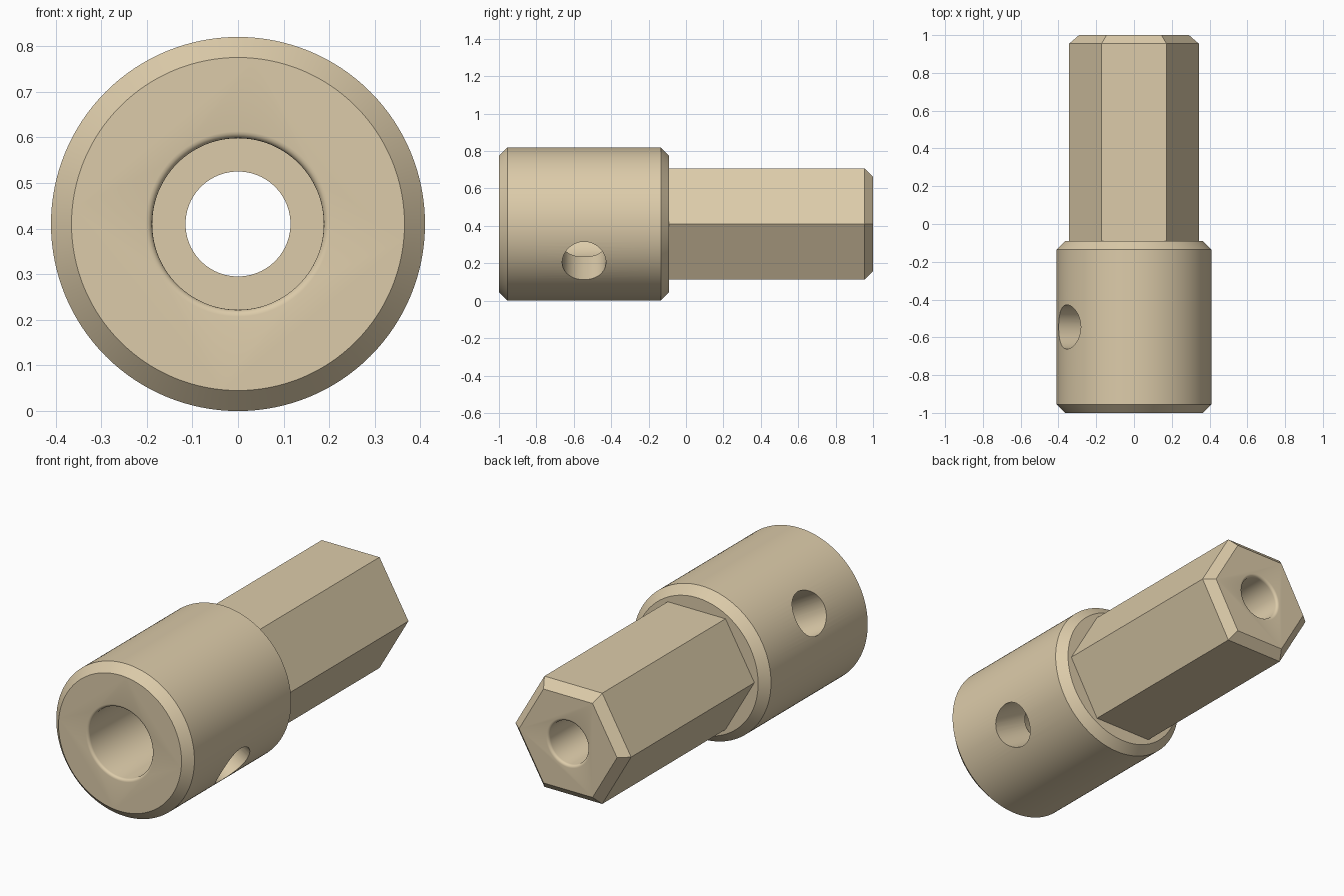
import bpy, bmesh, math
from mathutils import Matrix

if "Cube" in bpy.data.objects:
    bpy.data.objects.remove(bpy.data.objects["Cube"])

CZ = 0.41      # height of the long axis
F = 0.015      # rounding at the bore mouths


def lathe(name, profile, sides):
    """Closed solid turned about the y axis from (y, radius) points."""
    bm = bmesh.new()
    rings = []
    for y, r in profile:
        rings.append([bm.verts.new((r * math.cos(2 * math.pi * i / sides), y,
                                    CZ + r * math.sin(2 * math.pi * i / sides)))
                      for i in range(sides)])
    for a, b in zip(rings, rings[1:]):
        for i in range(sides):
            j = (i + 1) % sides
            bm.faces.new((a[i], a[j], b[j], b[i]))
    bm.faces.new(rings[0])
    bm.faces.new(rings[-1])
    bmesh.ops.recalc_face_normals(bm, faces=bm.faces)
    me = bpy.data.meshes.new(name)
    bm.to_mesh(me)
    bm.free()
    ob = bpy.data.objects.new(name, me)
    bpy.context.collection.objects.link(ob)
    return ob


def combine(target, other, operation):
    """Apply a boolean and discard the helper."""
    mod = target.modifiers.new("bool", 'BOOLEAN')
    mod.operation, mod.object, mod.solver = operation, other, 'EXACT'
    bpy.context.view_layer.objects.active = target
    bpy.ops.object.modifier_apply(modifier=mod.name)
    bpy.data.objects.remove(other)


def mouth(y, r, direction):
    """Quarter-round flare from outer face at y to bore radius r."""
    pts = [(y - direction * 0.05, r + F)]
    for k in range(5):
        a = math.pi / 2 * k / 4
        pts.append((y + direction * F * (1 - math.cos(a)), r + F * (1 - math.sin(a))))
    return pts


# Round socket body with chamfered ends
body = lathe("hex_shank_socket", [(-1, 0.365), (-0.955, 0.41),
                                  (-0.135, 0.41), (-0.09, 0.365)], 128)

# Hexagonal shank with chamfered tip
shank = lathe("hex_shank", [(-0.3, 0.343), (0.955, 0.343), (1, 0.291)], 6)
combine(body, shank, 'UNION')

# Stepped bore: wide socket in front, narrow hole through the shank
bore = lathe("bore_cutter", mouth(-1, 0.188, 1) + [(-0.12, 0.188), (-0.12, 0.115)]
             + mouth(1, 0.115, -1)[::-1], 96)
combine(body, bore, 'DIFFERENCE')

# Tilted cross hole through both socket walls
cross = lathe("cross_cutter", [(-0.6, 0.117), (0.6, 0.117)], 64)
cross.data.transform(Matrix.Translation((0, -0.545, CZ))
                     @ Matrix.Rotation(math.radians(30), 4, 'Y')
                     @ Matrix.Rotation(math.radians(-90), 4, 'Z')
                     @ Matrix.Translation((0, 0, -CZ)))
combine(body, cross, 'DIFFERENCE')

# Tan finish
mat = bpy.data.materials.new("tan")
mat.diffuse_color = (0.72, 0.60, 0.40, 1)
mat.use_nodes = True
mat.node_tree.nodes["Principled BSDF"].inputs["Base Color"].default_value = mat.diffuse_color
body.data.materials.clear()
body.data.materials.append(mat)

bpy.ops.object.select_all(action='DESELECT')
body.select_set(True)
bpy.context.view_layer.objects.active = body
bpy.ops.object.shade_smooth_by_angle(angle=math.radians(30))
